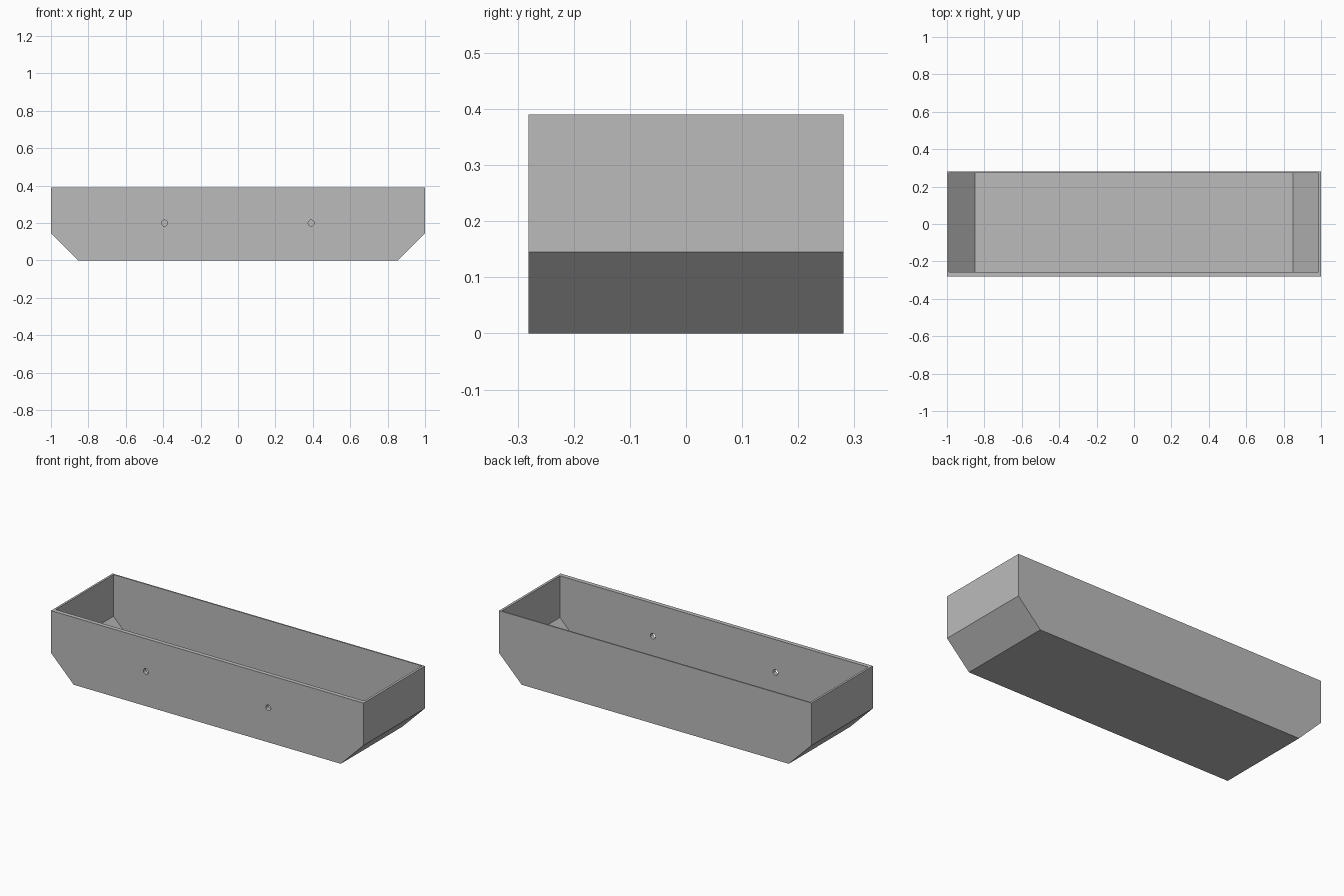
import bpy, bmesh, math
from mathutils import Matrix

if "Cube" in bpy.data.objects:
    bpy.data.objects.remove(bpy.data.objects["Cube"])

grey = bpy.data.materials.new("mid grey")
grey.use_nodes = True
colour = (0.5, 0.5, 0.5, 1)
grey.diffuse_color = colour
grey.node_tree.nodes["Principled BSDF"].inputs["Base Color"].default_value = colour


def add_object(name, bm):
    bmesh.ops.recalc_face_normals(bm, faces=bm.faces)
    mesh = bpy.data.meshes.new(name)
    bm.to_mesh(mesh)
    bm.free()
    mesh.materials.append(grey)
    obj = bpy.data.objects.new(name, mesh)
    bpy.context.collection.objects.link(obj)
    return obj


def prism(name, profile, y0, y1):
    """Extrude an x-z outline from y0 to y1."""
    bm = bmesh.new()
    face = bm.faces.new([bm.verts.new((x, y0, z)) for x, z in profile])
    out = bmesh.ops.extrude_face_region(bm, geom=[face])
    verts = [v for v in out["geom"] if isinstance(v, bmesh.types.BMVert)]
    bmesh.ops.translate(bm, verts=verts, vec=(0, y1 - y0, 0))
    return add_object(name, bm)


def hull(x0, x1, floor_half, bottom, knee, top):
    """Box outline with sloping lower corners."""
    return [(-floor_half, bottom), (floor_half, bottom), (x1, knee),
            (x1, top), (x0, top), (x0, knee)]


def cut(target, cutter):
    cutter.hide_render = True
    mod = target.modifiers.new("cut", "BOOLEAN")
    mod.operation = "DIFFERENCE"
    mod.solver = "EXACT"
    mod.object = cutter
    bpy.context.view_layer.objects.active = target
    bpy.ops.object.modifier_apply(modifier=mod.name)
    bpy.data.objects.remove(cutter)


# Planter shell, hollowed with a thicker front wall
trough = prism("trough", hull(-1, 1, 0.855, 0, 0.145, 0.39), -0.281, 0.281)
cut(trough, prism("cavity", hull(-0.988, 0.986, 0.85, 0.012, 0.149, 0.5), -0.256, 0.273))

# Two mounting holes through the front wall
for x in (-0.393, 0.391):
    bm = bmesh.new()
    bmesh.ops.create_cone(
        bm, cap_ends=True, segments=32, radius1=0.016, radius2=0.016, depth=0.1,
        matrix=Matrix.Translation((x, -0.27, 0.2)) @ Matrix.Rotation(math.pi / 2, 4, "X"))
    cut(trough, add_object("hole_cutter", bm))
